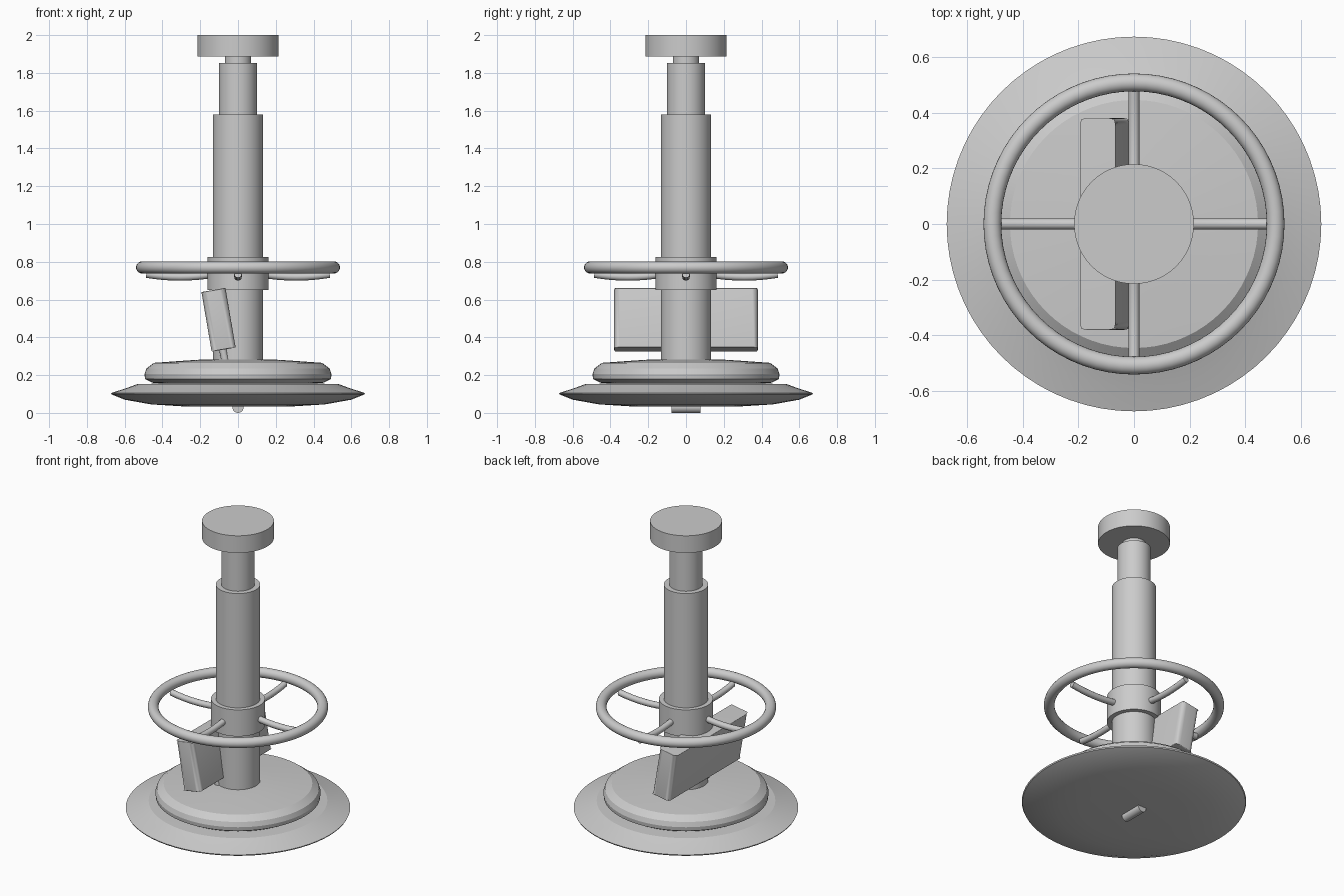
import bpy, math
from mathutils import Vector

if "Cube" in bpy.data.objects:
    bpy.data.objects.remove(bpy.data.objects["Cube"])

grey = bpy.data.materials.new("light_grey")
grey.diffuse_color = (0.6, 0.6, 0.6, 1)
grey.use_nodes = True
grey.node_tree.nodes["Principled BSDF"].inputs["Base Color"].default_value = grey.diffuse_color


def finish(ob, name, angle=30):
    ob.name = name
    ob.data.materials.append(grey)
    bpy.ops.object.select_all(action='DESELECT')
    ob.select_set(True)
    bpy.context.view_layer.objects.active = ob
    bpy.ops.object.shade_smooth_by_angle(angle=math.radians(angle))
    return ob


def rod(name, a, b, r, sides=24):
    """Solid cylinder between two points."""
    a, b = Vector(a), Vector(b)
    bpy.ops.mesh.primitive_cylinder_add(
        radius=r, depth=(b - a).length, vertices=sides, location=(a + b) / 2,
        rotation=(b - a).to_track_quat('Z', 'Y').to_euler())
    return finish(bpy.context.object, name)


def lathe(name, profile, n=72, angle=12):
    """Revolve (radius, z) points about z, from bottom to top, with end caps."""
    verts, faces = [], []
    for r, z in profile:
        verts += [(r * math.cos(2 * math.pi * i / n), r * math.sin(2 * math.pi * i / n), z)
                  for i in range(n)]
    for k in range(len(profile) - 1):
        for i in range(n):
            j = (i + 1) % n
            faces.append((k * n + i, k * n + j, (k + 1) * n + j, (k + 1) * n + i))
    faces.append(tuple(reversed(range(n))))
    faces.append(tuple(range((len(profile) - 1) * n, len(profile) * n)))
    mesh = bpy.data.meshes.new(name)
    mesh.from_pydata(verts, [], faces)
    ob = bpy.data.objects.new(name, mesh)
    bpy.context.collection.objects.link(ob)
    return finish(ob, name, angle)


# Stacked base discs
lathe("base_plate", [(0.30, 0.035), (0.46, 0.045), (0.60, 0.07), (0.668, 0.097), (0.672, 0.105),
                     (0.585, 0.133), (0.535, 0.152), (0.40, 0.156)])
lathe("base_neck", [(0.42, 0.14), (0.42, 0.18)])
lathe("upper_disc", [(0.40, 0.155), (0.455, 0.16), (0.492, 0.18), (0.495, 0.205), (0.485, 0.235),
                     (0.445, 0.265), (0.22, 0.281), (0.10, 0.285)])

# Column, collar and top cap
lathe("column", [(0.133, 0.26), (0.133, 1.58)], angle=30)
lathe("collar", [(0.162, 0.65), (0.162, 0.825)], angle=30)
lathe("upper_tube", [(0.10, 1.56), (0.10, 1.853)], angle=30)
lathe("cap_neck", [(0.07, 1.84), (0.07, 1.90)], angle=30)
lathe("top_cap", [(0.215, 1.887), (0.215, 2.0)], angle=30)

# Hand wheel rim
bpy.ops.mesh.primitive_torus_add(major_radius=0.508, minor_radius=0.032, major_segments=72,
                                 minor_segments=20, location=(0, 0, 0.77))
finish(bpy.context.object, "wheel_rim", 60)

# Four sagging spokes, swept along a curve
for k in range(4):
    a = k * math.pi / 2
    cu = bpy.data.curves.new("spoke", 'CURVE')
    cu.dimensions = '3D'
    cu.bevel_depth = 0.02
    cu.bevel_resolution = 4
    cu.use_fill_caps = True
    sp = cu.splines.new('POLY')
    sp.points.add(8)
    for i, p in enumerate(sp.points):
        t = i / 8
        r = 0.13 + 0.355 * t
        z = 0.735 - 0.015 * 4 * t * (1 - t)
        p.co = (r * math.cos(a), r * math.sin(a), z, 1)
    tmp = bpy.data.objects.new("spoke", cu)
    bpy.context.collection.objects.link(tmp)
    bpy.ops.object.select_all(action='DESELECT')
    tmp.select_set(True)
    bpy.context.view_layer.objects.active = tmp
    bpy.ops.object.convert(target='MESH')
    finish(bpy.context.object, "spoke_%d" % (k + 1), 50)

# Tilted box on the column's left side, with rounded upright edges
bpy.ops.mesh.primitive_cube_add(size=1, location=(-0.103, 0, 0.493))
box = bpy.context.object
box.scale = (0.129, 0.76, 0.32)
bpy.ops.object.transform_apply(location=False, rotation=False, scale=True)
weights = box.data.attributes.new("bevel_weight_edge", 'FLOAT', 'EDGE')
for e in box.data.edges:
    d = box.data.vertices[e.vertices[0]].co - box.data.vertices[e.vertices[1]].co
    weights.data[e.index].value = 1.0 if abs(d.z) > 0.1 else 0.15
bev = box.modifiers.new("rounding", 'BEVEL')
bev.limit_method = 'WEIGHT'
bev.width = 0.03
bev.segments = 4
bpy.ops.object.modifier_apply(modifier=bev.name)
box.rotation_euler.y = math.radians(-9.7)
finish(box, "side_box")

# Small strut under the box and the peg beneath the base
rod("box_strut", (-0.085, -0.11, 0.36), (-0.065, -0.11, 0.26), 0.02, 16)
rod("bottom_peg", (0, -0.077, 0.03), (0, 0.077, 0.03), 0.03)
